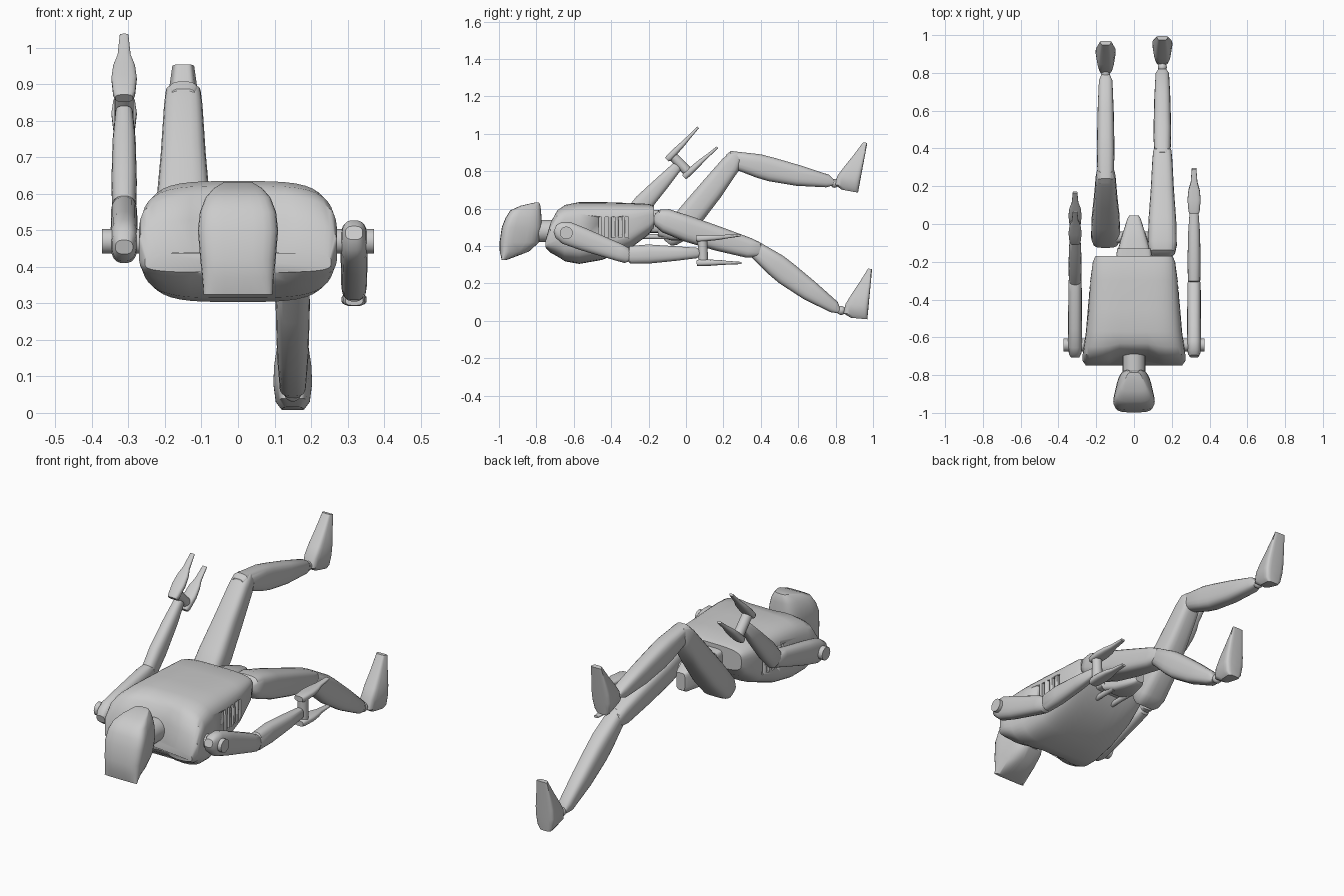
import bpy, bmesh, math
from math import cos, sin, radians
from mathutils import Vector

cube = bpy.data.objects.get("Cube")
if cube:
    bpy.data.objects.remove(cube, do_unlink=True)


def make_object(name, bm, smooth=35):
    bmesh.ops.recalc_face_normals(bm, faces=bm.faces)
    mesh = bpy.data.meshes.new(name)
    bm.to_mesh(mesh)
    bm.free()
    obj = bpy.data.objects.new(name, mesh)
    bpy.context.collection.objects.link(obj)
    bpy.ops.object.select_all(action='DESELECT')
    obj.select_set(True)
    bpy.context.view_layer.objects.active = obj
    bpy.ops.object.shade_smooth_by_angle(angle=radians(smooth))
    return obj


def power(value, p):
    return math.copysign(abs(value) ** p, value)


def loft(name, start, angle, stations, ex=3, taper=0, sides=20, adjust=None):
    """Skin rounded sections (distance, upper, lower, half width) along a
    direction that lies in the side plane, tilted up from +y by the angle."""
    a = radians(angle)
    along, up = Vector((0, cos(a), sin(a))), Vector((0, -sin(a), cos(a)))
    bm = bmesh.new()
    rings = []
    for t, hi, lo, half in stations:
        ring = []
        for i in range(sides):
            ang = math.tau * (i + 0.5) / sides
            u, v = power(cos(ang), 2 / ex), power(sin(ang), 2 / ex)
            co = Vector(start) + along * t + up * ((hi + lo) / 2 + v * (hi - lo) / 2)
            co.x += u * half * (1 + taper * v)
            if adjust:
                adjust(co)
            ring.append(bm.verts.new(co))
        rings.append(ring)
    for r, s in zip(rings, rings[1:]):
        for i in range(sides):
            j = (i + 1) % sides
            bm.faces.new((r[i], r[j], s[j], s[i]))
    bm.faces.new(rings[0])
    bm.faces.new(rings[-1])
    return make_object(name, bm)


def rod(name, p, q, radius, sides=20):
    p, q = Vector(p), Vector(q)
    bm = bmesh.new()
    bmesh.ops.create_cone(bm, cap_ends=True, segments=sides, radius1=radius,
                          radius2=radius, depth=(q - p).length)
    turn = (q - p).to_track_quat('Z', 'Y').to_matrix().to_4x4()
    turn.translation = (p + q) / 2
    bm.transform(turn)
    return make_object(name, bm)


def ball(name, centre, radius):
    bm = bmesh.new()
    bmesh.ops.create_uvsphere(bm, u_segments=16, v_segments=10, radius=radius)
    bmesh.ops.translate(bm, verts=bm.verts, vec=centre)
    return make_object(name, bm)


# Torso: tapered barrel with a neck hollow between the shoulders
def neck_hollow(co):
    if co.y < -0.57:
        co.y += 0.08 * (-0.57 - co.y) / 0.18 * math.exp(-(co.x / 0.09) ** 2)


torso = loft("torso", (0, 0, 0), 0, [
    (-.75, .44, .385, .255), (-.725, .53, .36, .272), (-.69, .595, .34, .272),
    (-.65, .622, .315, .266), (-.57, .635, .304, .255), (-.45, .635, .325, .245),
    (-.3, .63, .385, .232), (-.2, .625, .46, .218), (-.17, .615, .5, .205),
], ex=4, sides=40, adjust=neck_hollow)

# Vent slots cut into both flanks
bm = bmesh.new()
for side in (-1, 1):
    for i in range(5):
        made = bmesh.ops.create_cube(bm, size=1)["verts"]
        bmesh.ops.scale(bm, verts=made, vec=(0.07, 0.018, 0.11))
        bmesh.ops.translate(bm, verts=made, vec=(side * 0.255, -0.46 + i * 0.036, 0.5))
cutter = make_object("vent_cutter", bm)
cutter.hide_render = True
bpy.context.view_layer.objects.active = torso
cut = torso.modifiers.new("vents", 'BOOLEAN')
cut.operation = 'DIFFERENCE'
cut.object = cutter
bpy.ops.object.modifier_apply(modifier=cut.name)
bpy.data.objects.remove(cutter, do_unlink=True)

# Head and neck
loft("head", (0, 0, 0), 90, [
    (.325, .985, .96, .085), (.37, .996, .84, .088), (.42, .997, .785, .093),
    (.5, .985, .77, .099), (.55, .965, .772, .094), (.59, .94, .775, .08),
    (.615, .885, .778, .06), (.632, .81, .785, .035),
], ex=4, taper=.25, sides=28)
rod("neck", (0, -.82, .48), (0, -.6, .48), .06)

# Waist, pelvis and hip hardware
loft("waist", (0, 0, 0), 0, [(-.24, .6, .47, .1), (-.13, .59, .47, .09)], ex=8)
loft("pelvis", (0, 0, 0), 0, [(-.15, .58, .45, .09), (-.08, .57, .43, .07),
                              (.03, .54, .43, .035), (.045, .53, .44, .025)], ex=5)
rod("hip_axle", (-.12, -.07, .5), (.12, -.07, .5), .03)
for side, word in ((1, "left"), (-1, "right")):
    rod(word + "_hip_piston", (side * .05, -.27, .45), (side * .05, -.1, .45), .014)

# Limb sections shared by both sides
THIGH = [(-.065, .025, -.02, .05), (-.045, .055, -.04, .068), (0, .07, -.06, .077),
         (.13, .068, -.072, .074), (.3, .06, -.07, .062), (.47, .05, -.058, .053),
         (.52, .04, -.04, .048), (.545, .012, -.02, .035)]
SHIN = [(-.04, .02, -.02, .033), (-.02, .045, -.04, .043), (.14, .062, -.065, .047),
        (.21, .06, -.07, .046), (.36, .05, -.062, .043), (.52, .034, -.035, .036),
        (.555, .012, -.016, .022)]
FOOT = [(0, .09, 0, .028), (.02, .13, 0, .042), (.07, .125, 0, .048), (.12, .1, 0, .046),
        (.19, .062, 0, .037), (.27, .022, 0, .027)]
UPPER_ARM = [(-.065, .02, -.02, .024), (-.045, .045, -.045, .033), (0, .062, -.062, .038),
             (.1, .06, -.06, .037), (.3, .05, -.045, .036), (.35, .042, -.04, .034),
             (.37, .02, -.02, .025)]
FOREARM = [(-.02, .02, -.02, .02), (0, .05, -.045, .033), (.1, .055, -.048, .035),
           (.25, .04, -.038, .032), (.36, .028, -.028, .024), (.375, .012, -.012, .015)]
FINGER = [(-.015, .08, .052, .024), (0, .083, .046, .03), (.06, .083, .05, .035),
          (.11, .081, .054, .03), (.15, .08, .06, .018), (.225, .08, .068, .012)]


def leg(word, x, hip, thigh_angle, knee, shin_angle, ankle, heel, foot_angle):
    loft(word + "_thigh", (x, *hip), thigh_angle, THIGH, ex=3.5)
    loft(word + "_shin", (x, *knee), shin_angle, SHIN, ex=3)
    ball(word + "_ankle", (x, *ankle), .024)
    loft(word + "_foot", (x, *heel), foot_angle, FOOT, ex=5, taper=-.22)


def arm(word, x, upper_angle, elbow, fore_angle, wrist, hand_angle):
    shoulder = (-.64, .47)
    side = math.copysign(1, x)
    rod(word + "_shoulder_pin", (side * .23, *shoulder), (side * .373, *shoulder), .034)
    loft(word + "_upper_arm", (x, *shoulder), upper_angle, UPPER_ARM, ex=2.6)
    loft(word + "_forearm", (x, *elbow), fore_angle, FOREARM, ex=2.6)
    # Palm bar with two opposed fingers
    a = radians(hand_angle)
    grip = Vector((x, *wrist)) + Vector((0, cos(a), sin(a))) * .02
    reach = Vector((0, -sin(a), cos(a))) * .06
    rod(word + "_palm", grip - reach, grip + reach, .026)
    opposed = [(t, -lo, -hi, half) for t, hi, lo, half in FINGER]
    for label, sections in (("upper", FINGER), ("lower", opposed)):
        loft(f"{word}_{label}_finger", (x, *wrist), hand_angle, sections, ex=3)


leg("left", .15, (-.11, .53), -17, (.37, .38), -36, (.83, .055), (.97, .008), 84.7)
leg("right", -.15, (-.055, .465), 52, (.25, .86), -12.5, (.795, .735), (.92, .685), 79.5)
arm("left", .318, -20.8, (-.3, .35), 2, (.07, .375), 2)
arm("right", -.312, 14, (-.29, .555), 48, (-.045, .825), 44)
